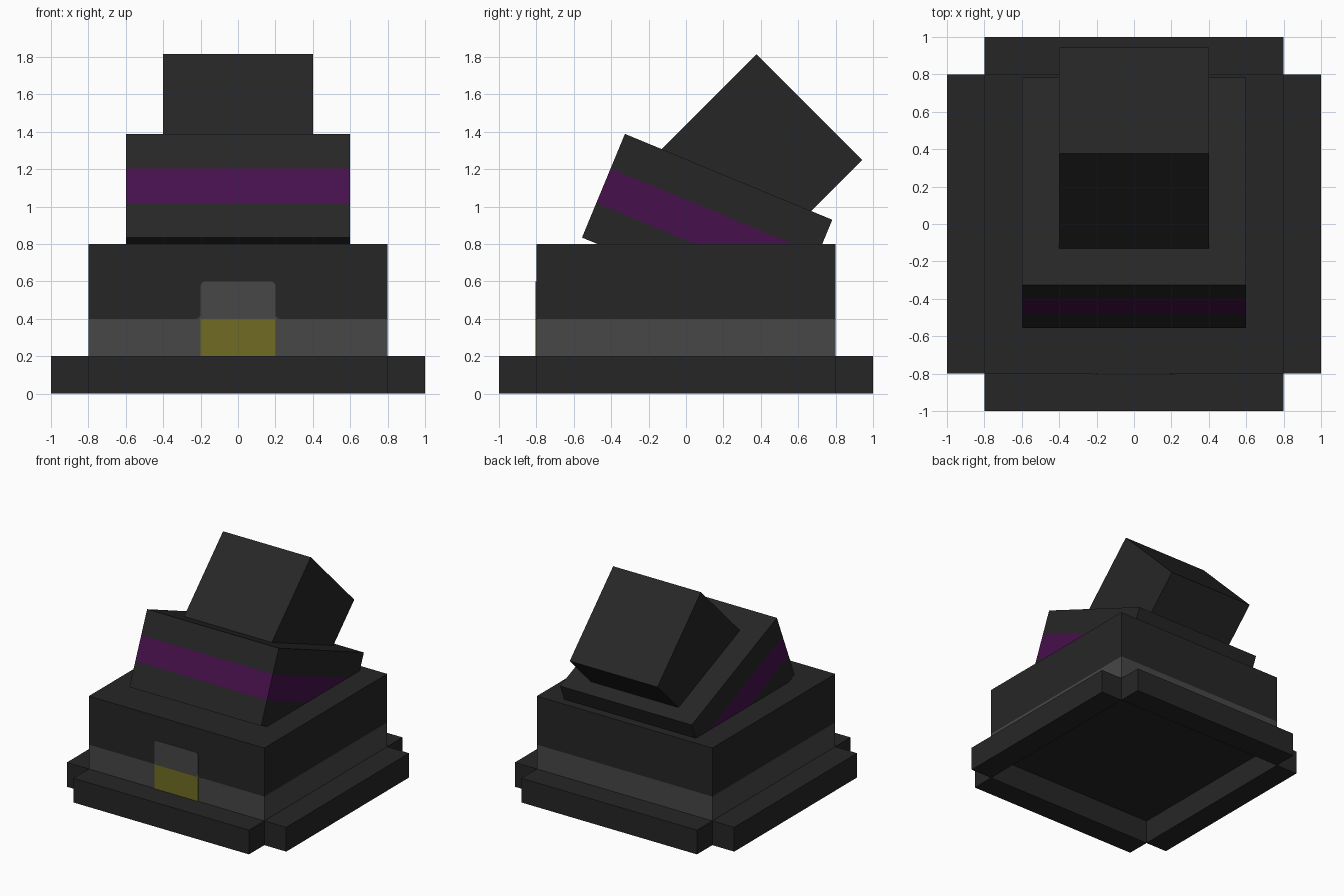
import bpy, bmesh, math
from mathutils import Matrix, Vector

cube = bpy.data.objects.get("Cube")
if cube:
    bpy.data.objects.remove(cube, do_unlink=True)


def material(name, rgb):
    # 8-bit screen colour to linear
    lin = [((c / 255 + 0.055) / 1.055) ** 2.4 for c in rgb]
    m = bpy.data.materials.new(name)
    m.use_nodes = True
    m.diffuse_color = (*lin, 1)
    bsdf = m.node_tree.nodes["Principled BSDF"]
    bsdf.inputs["Base Color"].default_value = (*lin, 1)
    bsdf.inputs["Roughness"].default_value = 0.9
    return m


black = material("black felt", (38, 38, 38))
grey = material("grey band", (71, 71, 71))
purple = material("purple ribbon", (70, 16, 76))
yellow = material("dull gold", (113, 108, 35))


def finish(name, bm, mats):
    mesh = bpy.data.meshes.new(name)
    bmesh.ops.recalc_face_normals(bm, faces=bm.faces)
    bm.to_mesh(mesh)
    bm.free()
    for m in mats:
        mesh.materials.append(m)
    ob = bpy.data.objects.new(name, mesh)
    bpy.context.collection.objects.link(ob)
    return ob


def box(name, size, centre, mats, tilt=0, band=None):
    """Box, tilted about x, with an optional side band between two local heights."""
    bm = bmesh.new()
    bmesh.ops.create_cube(bm, size=1, matrix=Matrix.Diagonal((*size, 1)))
    if band:
        for h in band:
            if abs(h) < size[2] / 2:
                bmesh.ops.bisect_plane(bm, geom=bm.verts[:] + bm.edges[:] + bm.faces[:],
                                       plane_co=(0, 0, h), plane_no=(0, 0, 1))
        for f in bm.faces:
            f.normal_update()
            z = f.calc_center_median().z
            if abs(f.normal.z) < 0.5 and band[0] < z < band[1]:
                f.material_index = 1
    ob = finish(name, bm, mats)
    ob.location = centre
    ob.rotation_euler.x = math.radians(tilt)
    return ob


def plate(name, outline, y, mat, thickness=0.004):
    """Thin upright plate on the front, from an (x, z) outline."""
    bm = bmesh.new()
    face = bm.faces.new([bm.verts.new((x, y, z)) for x, z in outline])
    ext = bmesh.ops.extrude_face_region(bm, geom=[face])
    moved = [v for v in ext["geom"] if isinstance(v, bmesh.types.BMVert)]
    bmesh.ops.translate(bm, verts=moved, vec=Vector((0, -thickness, 0)))
    return finish(name, bm, [mat])


# Brim: four bars around an open underside
for side, s in (("left", 1), ("right", -1)):
    box(f"brim_{side}", (0.2, 1.6, 0.2), (s * 0.9, 0, 0.1), [black])
for side, s in (("back", 1), ("front", -1)):
    box(f"brim_{side}", (1.6, 0.2, 0.2), (0, s * 0.9, 0.1), [black])

# Crown, from the wide base to the bent tip
box("crown_base", (1.6, 1.6, 0.6), (0, 0, 0.5), [black, grey], band=(-0.3, -0.1))
box("crown_middle", (1.2, 1.2, 0.6), (0, 0.113, 0.882), [black, purple],
    tilt=-22.5, band=(-0.1, 0.1))
box("crown_tip", (0.8, 0.8, 0.8), (0, 0.377, 1.25), [black], tilt=-45)


# Buckle: gold centre below a grey tab with rounded corners
def arc(cx, cz, r, start, end, steps=4):
    angles = [math.radians(start + (end - start) * i / steps) for i in range(steps + 1)]
    return [(cx + r * math.cos(a), cz + r * math.sin(a)) for a in angles]


r = 0.025
half = arc(0.2 + r, 0.4 + r, r, 270, 180) + arc(0.2 - r, 0.6 - r, r, 0, 90)
tab = half + [(-x, z) for x, z in reversed(half)]
plate("buckle_tab", tab, -0.8, grey)
plate("buckle_centre", [(-0.2, 0.2), (0.2, 0.2), (0.2, 0.4), (-0.2, 0.4)], -0.8, yellow)
